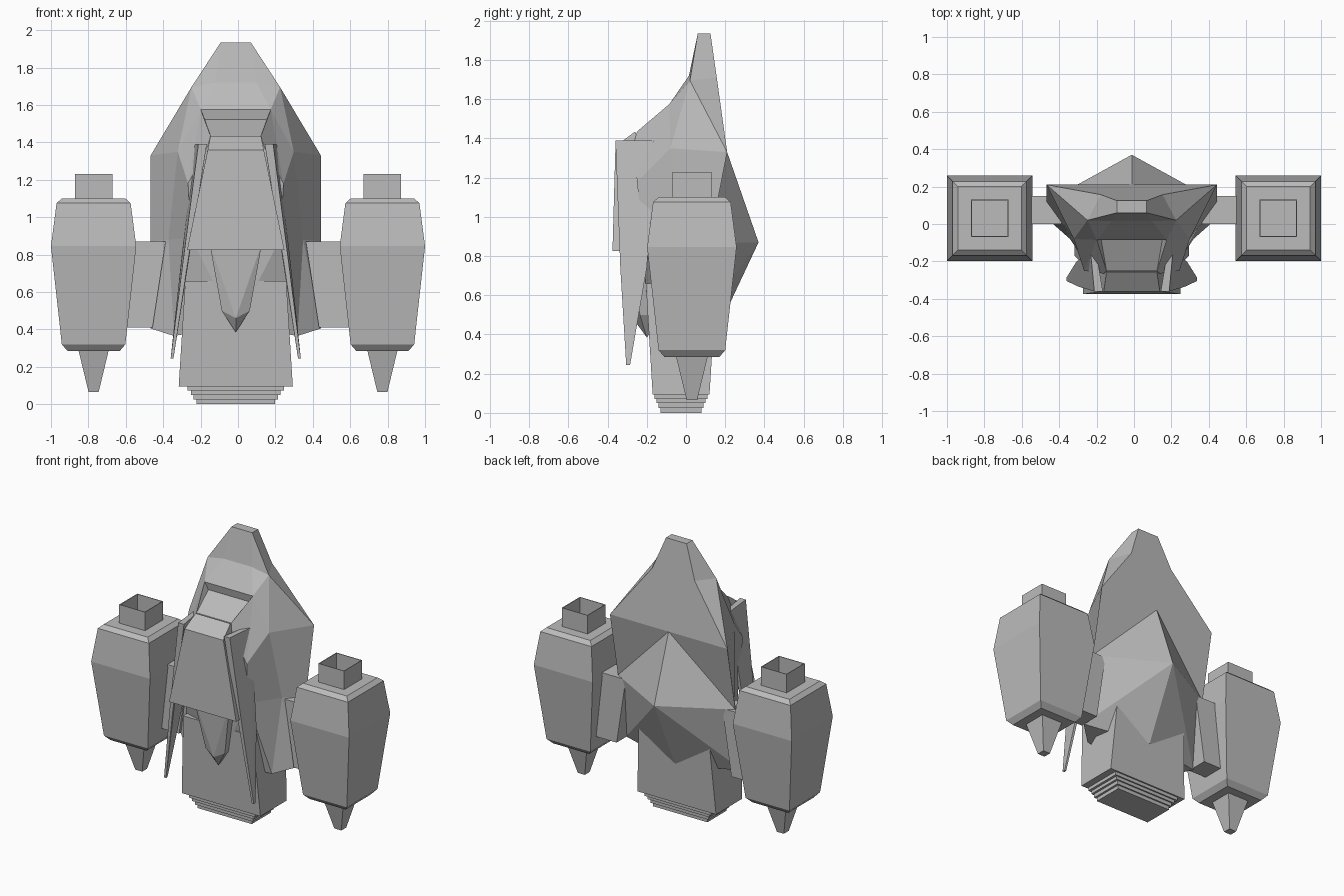
import bpy
import bmesh

cube = bpy.data.objects.get("Cube")
if cube:
    bpy.data.objects.remove(cube)

grey = bpy.data.materials.new("plain_grey")
grey.use_nodes = True
colour = (0.5, 0.5, 0.5, 1)
grey.diffuse_color = colour
grey.node_tree.nodes["Principled BSDF"].inputs["Base Color"].default_value = colour

MID = -0.012  # the fuselage sits slightly off centre


def finish(name, bm):
    bmesh.ops.recalc_face_normals(bm, faces=bm.faces)
    mesh = bpy.data.meshes.new(name)
    bm.to_mesh(mesh)
    bm.free()
    mesh.materials.append(grey)
    obj = bpy.data.objects.new(name, mesh)
    bpy.context.collection.objects.link(obj)


def square_loft(name, x, y, rings):
    """Stack rectangular rings given as (z, half width, half depth)."""
    bm = bmesh.new()
    loops = [[bm.verts.new((x + sx * hx, y + sy * hy, z))
              for sx, sy in ((-1, -1), (1, -1), (1, 1), (-1, 1))]
             for z, hx, hy in rings]
    for a, b in zip(loops, loops[1:]):
        for i in range(4):
            j = (i + 1) % 4
            bm.faces.new((a[i], a[j], b[j], b[i]))
    bm.faces.new(loops[0])
    bm.faces.new(loops[-1])
    finish(name, bm)


def solid(name, points, sides):
    """Convex block around the points, mirrored for each side listed."""
    bm = bmesh.new()
    for s in sides:
        for x, y, z in points:
            bm.verts.new((MID + s * x, y, z))
    bmesh.ops.remove_doubles(bm, verts=bm.verts, dist=0.0001)
    bmesh.ops.convex_hull(bm, input=bm.verts)
    loose = [v for v in bm.verts if not v.link_faces]
    bmesh.ops.delete(bm, geom=loose, context="VERTS")
    bmesh.ops.dissolve_limit(bm, angle_limit=0.02, verts=bm.verts, edges=bm.edges)
    finish(name, bm)


# Fuselage: half the corner points, named by place
corners = {
    "top_front": (.08, .06, 1.935), "top_back": (.08, .125, 1.935),
    "neck": (.165, .157, 1.71), "ridge": (.237, .02, 1.695),
    "brow": (.11, .015, 1.72), "shoulder": (.455, .21, 1.33),
    "hip": (.455, .12, .87), "foot": (.455, .03, .405),
    "shin": (.33, -.08, .365), "cheek": (.31, -.08, 1.35),
    "jaw": (.255, -.25, 1.18), "thigh": (.36, -.01, .88),
    "waist": (.24, -.22, .89), "win_top": (.187, -.085, 1.575),
    "win_low": (.135, -.25, 1.435), "glass": (.165, -.075, 1.522),
    "nose": (.15, -.265, 1.38),
    "c_back": (0, .21, 1.33), "c_apex": (0, .37, .87),
    "c_low": (0, .14, .38), "c_chin": (0, -.19, .42),
}
# Faces on one side; the other side is mirrored
side_faces = [
    "neck c_back shoulder", "top_front top_back neck ridge",
    "ridge neck shoulder", "top_front brow ridge",
    "brow win_top ridge", "ridge win_top cheek",
    "ridge cheek shoulder", "win_top win_low jaw",
    "win_top jaw cheek", "win_low nose jaw",
    "win_top glass win_low", "shoulder cheek thigh hip",
    "cheek jaw waist thigh", "jaw nose waist",
    "hip thigh foot", "thigh waist shin", "thigh shin foot",
    "waist c_chin shin", "c_chin shin foot c_low",
    "c_back shoulder hip", "c_back hip c_apex",
    "c_apex hip foot", "c_apex foot c_low",
]
# Strips that span both sides, from one point pair to the next
strips = [
    "top_front top_back", "top_back neck", "neck c_back",
    "top_front brow", "brow win_top", "win_top glass",
    "glass win_low", "win_low nose", "nose waist", "waist c_chin",
]
bm = bmesh.new()
right, left = {}, {}
for key, (x, y, z) in corners.items():
    left[key] = bm.verts.new((MID + x, y, z))
    right[key] = left[key] if x == 0 else bm.verts.new((MID - x, y, z))
for names in side_faces:
    for half in (left, right):
        bm.faces.new([half[k] for k in names.split()])
for names in strips:
    a, b = names.split()
    loop = [left[a], right[a], right[b], left[b]]
    bm.faces.new(list(dict.fromkeys(loop)))
finish("fuselage", bm)

# Front plate and the pointed chin below it
solid("front_plate", [
    (.135, -.26, 1.435), (.15, -.36, 1.36), (.15, -.22, 1.36),
    (.26, -.375, .825), (.26, -.33, .825)], (-1, 1))
solid("chin_beak", [
    (.14, -.28, .86), (.14, -.1, .86), (.075, -.235, .5),
    (.075, -.1, .5), (0, -.255, .46), (0, -.2, .385)], (-1, 1))

# Lower engine block with a stepped base
square_loft("engine_block", MID, -.025, [
    (0, .21, .105), (.025, .21, .105), (.025, .225, .115),
    (.05, .225, .115), (.05, .24, .125), (.072, .24, .125),
    (.072, .257, .135), (.095, .257, .135), (.095, .305, .145),
    (.66, .27, .18)])

for side, s in (("left", 1), ("right", -1)):
    # Long tapering fin beside the front plate
    solid(side + "_fin", [
        (.155, -.36, 1.39), (.20, -.36, 1.39), (.19, -.15, 1.39),
        (.22, -.15, 1.39), (.26, -.335, .74), (.285, -.335, .74),
        (.275, -.2, .74), (.295, -.2, .74), (.333, -.305, .245),
        (.348, -.305, .245), (.335, -.285, .245), (.348, -.285, .245)], (s,))
    # Strut joining the pod to the fuselage
    solid(side + "_strut", [
        (x, y, z) for y in (0, .15)
        for x, z in ((.375, .87), (.6, .87), (.445, .41), (.62, .41))], (s,))
    # Square pod with a pointed tail and an open intake
    profile = [
        (.065, .027), (.285, .08), (.285, .14), (.32, .17), (.845, .228),
        (1.075, .198), (1.10, .17), (1.10, .1), (1.23, .1), (1.23, .095),
        (1.11, .095)]
    square_loft(side + "_pod", s * .772, .03, [(z, h, h) for z, h in profile])
